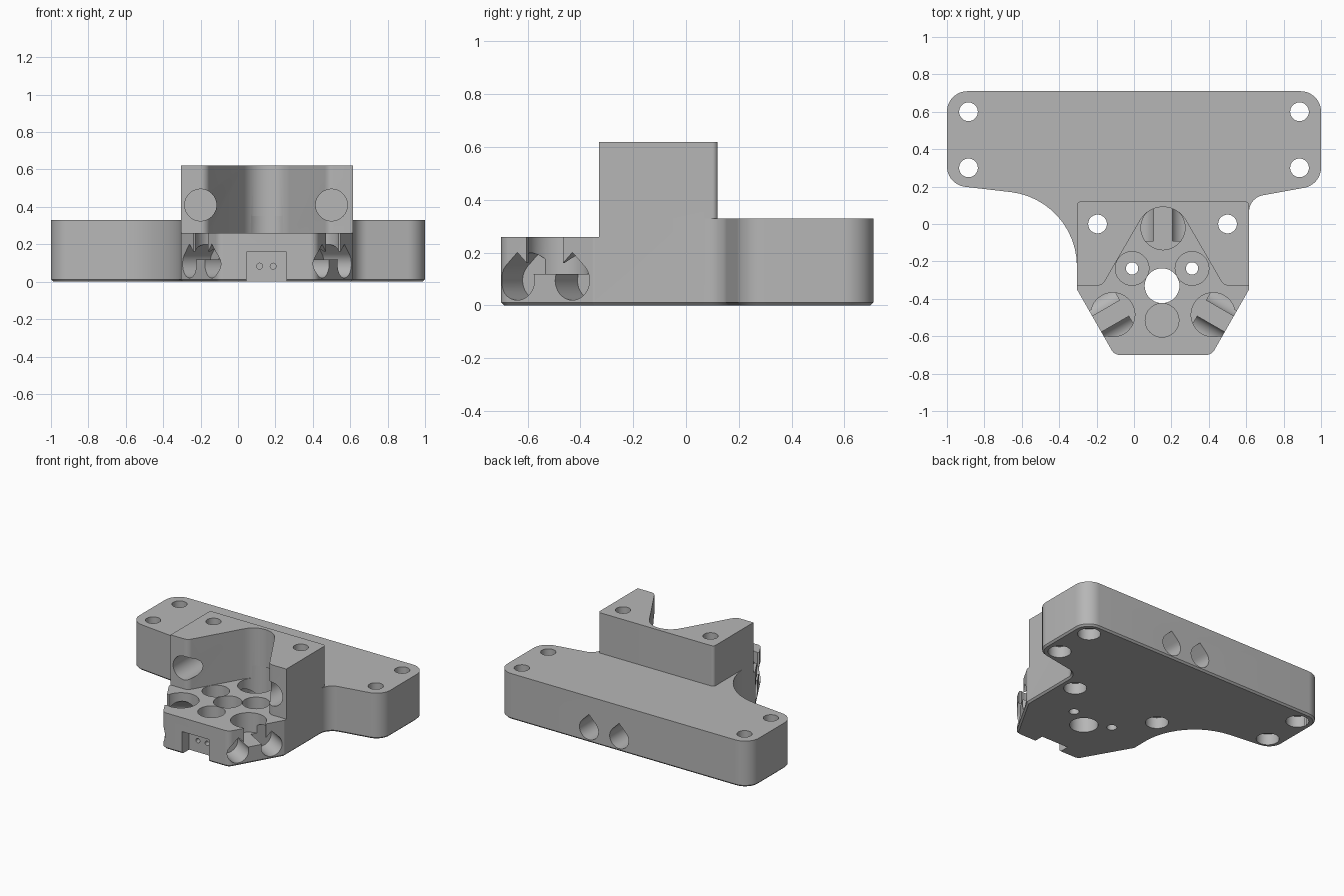
import bpy, bmesh, math
from mathutils import Vector, Matrix

if "Cube" in bpy.data.objects:
    bpy.data.objects.remove(bpy.data.objects["Cube"], do_unlink=True)

grey = bpy.data.materials.new("plain_grey")
grey.use_nodes = True
grey.diffuse_color = (0.47, 0.47, 0.47, 1)
grey.node_tree.nodes["Principled BSDF"].inputs["Base Color"].default_value = grey.diffuse_color

MID, HUB_Y = 0.155, -0.33      # centre of the three-way coupling
LEDGE, PLATE, TOP = 0.26, 0.33, 0.62


def rounded(corners, steps=12):
    """Polygon from (x, y, radius) corners, each replaced by a tangent arc."""
    out = []
    for i, (x, y, r) in enumerate(corners):
        p = Vector((x, y))
        if r == 0:
            out.append(p)
            continue
        a = (Vector(corners[i - 1][:2]) - p).normalized()
        b = (Vector(corners[(i + 1) % len(corners)][:2]) - p).normalized()
        half = a.angle(b) / 2
        centre = p + (a + b).normalized() * r / math.sin(half)
        start = p + a * r / math.tan(half) - centre
        end = p + b * r / math.tan(half) - centre
        sweep = start.angle_signed(end)
        for k in range(steps + 1):
            out.append(centre + Matrix.Rotation(-sweep * k / steps, 2) @ start)
    return out


def prism(name, pts, z0, z1, chamfer=0, matrix=None):
    bm = bmesh.new()
    face = bm.faces.new([bm.verts.new((p[0], p[1], z0 + chamfer)) for p in pts])
    up = bmesh.ops.extrude_face_region(bm, geom=[face], use_keep_orig=True)
    moved = [v for v in up["geom"] if isinstance(v, bmesh.types.BMVert)]
    bmesh.ops.translate(bm, verts=moved, vec=(0, 0, z1 - z0 - chamfer))
    bmesh.ops.recalc_face_normals(bm, faces=bm.faces)
    if chamfer:
        bmesh.ops.inset_region(bm, faces=[face], thickness=chamfer)
        bmesh.ops.translate(bm, verts=face.verts, vec=(0, 0, -chamfer))
    if matrix:
        bm.transform(matrix)
    mesh = bpy.data.meshes.new(name)
    bm.to_mesh(mesh)
    bm.free()
    obj = bpy.data.objects.new(name, mesh)
    bpy.context.collection.objects.link(obj)
    mesh.materials.append(grey)
    return obj


def disc(x, y, r, n=40):
    return [(x + r * math.cos(math.tau * k / n), y + r * math.sin(math.tau * k / n)) for k in range(n)]


def rect(x0, x1, y0, y1):
    return [(x0, y0), (x1, y0), (x1, y1), (x0, y1)]


def boolean(target, tool, operation="DIFFERENCE"):
    mod = target.modifiers.new("shape", "BOOLEAN")
    mod.operation, mod.solver, mod.object = operation, "EXACT", tool
    bpy.context.view_layer.objects.active = target
    bpy.ops.object.modifier_apply(modifier=mod.name)
    bpy.data.objects.remove(tool, do_unlink=True)


# Mounting plate with its tapering front
outline = [(-1, 0.71, 0.11), (1, 0.71, 0.11), (1, 0.21, 0.11), (0.615, 0.14, 0.09),
           (0.615, -0.35, 0.02), (0.415, -0.7, 0.05), (-0.105, -0.7, 0.05),
           (-0.305, -0.35, 0.02), (-0.305, 0.13, 0.4), (-1, 0.21, 0.11)]
body = prism("mount_body", rounded(outline), 0, PLATE, 0.012)

# Raised tower
tower = [(-0.305, 0.12, 0.02), (0.615, 0.12, 0.02), (0.615, -0.33, 0), (-0.305, -0.33, 0)]
boolean(body, prism("tower", rounded(tower), 0.15, TOP), "UNION")

# V notch through the tower and the lowered front ledge
notch = [(-0.6, -0.33, 0), (-0.17, -0.33, 0.05), (MID, 0.23, 0.14), (0.48, -0.33, 0.05),
         (0.9, -0.33, 0), (0.9, -0.9, 0), (-0.6, -0.9, 0)]
boolean(body, prism("notch", rounded(notch), LEDGE, 0.8))

# Coupling: three ball pockets, each with a pair of teardrop rod bores
R = 0.075
teardrop = [(R * math.cos(a), R * math.sin(a)) for a in
            [math.radians(135 + 270 * k / 28) for k in range(29)]] + [(0, R * math.sqrt(2))]
for angle, reach in ((90, 1.2), (210, 0.7), (330, 0.7)):
    place = Matrix.Translation((MID, HUB_Y, 0)) @ Matrix.Rotation(math.radians(angle), 4, "Z")
    boolean(body, prism("pocket", disc(0.31, 0, 0.118), 0.12, 0.35, 0, place))
    if angle != 90:
        boolean(body, prism("side_slot", rect(0.31, 0.6, -0.08, 0.08), 0.12, 0.35, 0, place))
    for side in (-0.12, 0.12):
        lay = Matrix(((0, 0, 1, 0), (1, 0, 0, side), (0, 1, 0, 0.095), (0, 0, 0, 1)))
        boolean(body, prism("rod_bore", teardrop, 0.24, reach, 0, place @ lay))

# Centre bore and the three round seats around it
boolean(body, prism("centre_bore", disc(MID - 0.005, HUB_Y, 0.093), -0.1, 0.5))
for angle in (30, 150, 270):
    x = MID - 0.005 + 0.185 * math.cos(math.radians(angle))
    y = HUB_Y + 0.185 * math.sin(math.radians(angle))
    boolean(body, prism("seat", disc(x, y, 0.09), 0.17, 0.5))
    if angle != 270:
        boolean(body, prism("seat_hole", disc(x, y, 0.033), -0.1, 0.3))

# Screw holes, counterbored from below
screws = [(sx * 0.885, y) for sx in (-1, 1) for y in (0.3, 0.6)] + [(-0.195, 0), (0.5, 0)]
for x, y in screws:
    boolean(body, prism("screw_hole", disc(x, y, 0.05), -0.1, 0.8))
    boolean(body, prism("counterbore", disc(x, y, 0.075), -0.1, 0.08))

# Horizontal blind bores in the tower front
forward = Matrix.Rotation(math.radians(90), 4, "X")
for x in (-0.2, 0.5):
    boolean(body, prism("blind_bore", disc(x, 0.41, 0.085), 0.06, 0.6, 0, forward))

# Connector recess with two pin holes
boolean(body, prism("recess", rect(0.045, 0.26, -0.1, 0.16), 0.62, 0.8, 0, forward))
for x in (0.115, 0.188):
    boolean(body, prism("pin_hole", disc(x, 0.083, 0.016, 16), 0.55, 0.7, 0, forward))

# Smooth the curved walls, keep the edges sharp
bpy.ops.object.select_all(action="DESELECT")
body.select_set(True)
bpy.context.view_layer.objects.active = body
bpy.ops.object.shade_smooth_by_angle(angle=math.radians(30))
